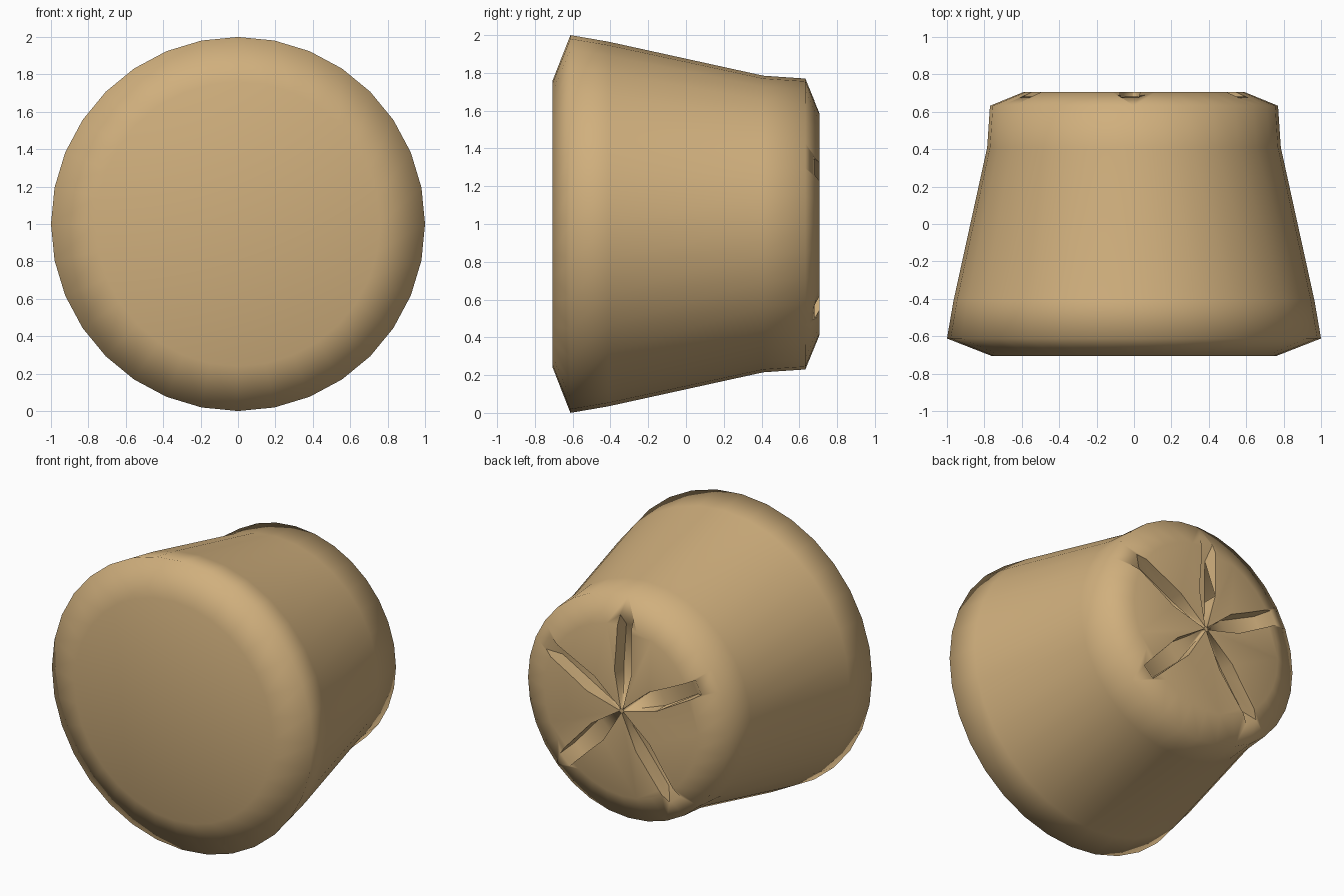
import bpy, bmesh, math

if "Cube" in bpy.data.objects:
    bpy.data.objects.remove(bpy.data.objects["Cube"])

SIDES = 32
CZ = 1.0

mat = bpy.data.materials.new("tan")
mat.diffuse_color = (0.63, 0.43, 0.205, 1)
mat.use_nodes = True
mat.node_tree.nodes["Principled BSDF"].inputs["Base Color"].default_value = mat.diffuse_color


def make_object(name, bm):
    bmesh.ops.recalc_face_normals(bm, faces=bm.faces)
    me = bpy.data.meshes.new(name)
    bm.to_mesh(me)
    bm.free()
    me.materials.append(mat)
    ob = bpy.data.objects.new(name, me)
    bpy.context.collection.objects.link(ob)
    return ob


# Body: profile (radius, y) turned around the y axis
profile = [(0.76, -0.706), (1.0, -0.612), (0.965, -0.41), (0.785, 0.41),
           (0.77, 0.632), (0.59, 0.706)]
bm = bmesh.new()
rings = []
for r, y in profile:
    rings.append([bm.verts.new((r * math.cos(2 * math.pi * i / SIDES), y,
                                CZ + r * math.sin(2 * math.pi * i / SIDES)))
                  for i in range(SIDES)])
for a, b in zip(rings, rings[1:]):
    for i in range(SIDES):
        j = (i + 1) % SIDES
        bm.faces.new((a[i], a[j], b[j], b[i]))
bm.faces.new(rings[0])
bm.faces.new(rings[-1])
body = make_object("plug_body", bm)


# Tapered slot cutter: narrow at the centre, sloping outer end
def slot_cutter(angle):
    floor = [(0.015, 0.008, 0.675), (0.27, 0.065, 0.60), (0.56, 0.05, 0.61)]
    top = [(0.015, 0.008, 0.80), (0.27, 0.065, 0.80), (0.80, 0.05, 0.80)]
    c, s = math.cos(angle), math.sin(angle)
    bm = bmesh.new()

    def loop(pts):
        out = [(r, w, y) for r, w, y in pts] + [(r, -w, y) for r, w, y in reversed(pts)]
        return [bm.verts.new((r * c - w * s, y, CZ + r * s + w * c)) for r, w, y in out]

    lo, hi = loop(floor), loop(top)
    for i in range(6):
        j = (i + 1) % 6
        bm.faces.new((lo[i], lo[j], hi[j], hi[i]))
    for ring in (lo, hi):
        bm.faces.new((ring[0], ring[1], ring[4], ring[5]))
        bm.faces.new((ring[1], ring[2], ring[3], ring[4]))
    return make_object("slot_cutter", bm)


# Five slots in a star on the back face
bpy.context.view_layer.objects.active = body
for deg in (92, 28, 152, -46, 233):
    cutter = slot_cutter(math.radians(deg))
    mod = body.modifiers.new("slot", 'BOOLEAN')
    mod.operation = 'DIFFERENCE'
    mod.solver = 'EXACT'
    mod.object = cutter
    bpy.ops.object.modifier_apply(modifier=mod.name)
    bpy.data.objects.remove(cutter)

# Smooth outer skin, crisp slot walls
for o in bpy.context.selected_objects:
    o.select_set(False)
body.select_set(True)
bpy.ops.object.shade_smooth_by_angle(angle=math.radians(84))
